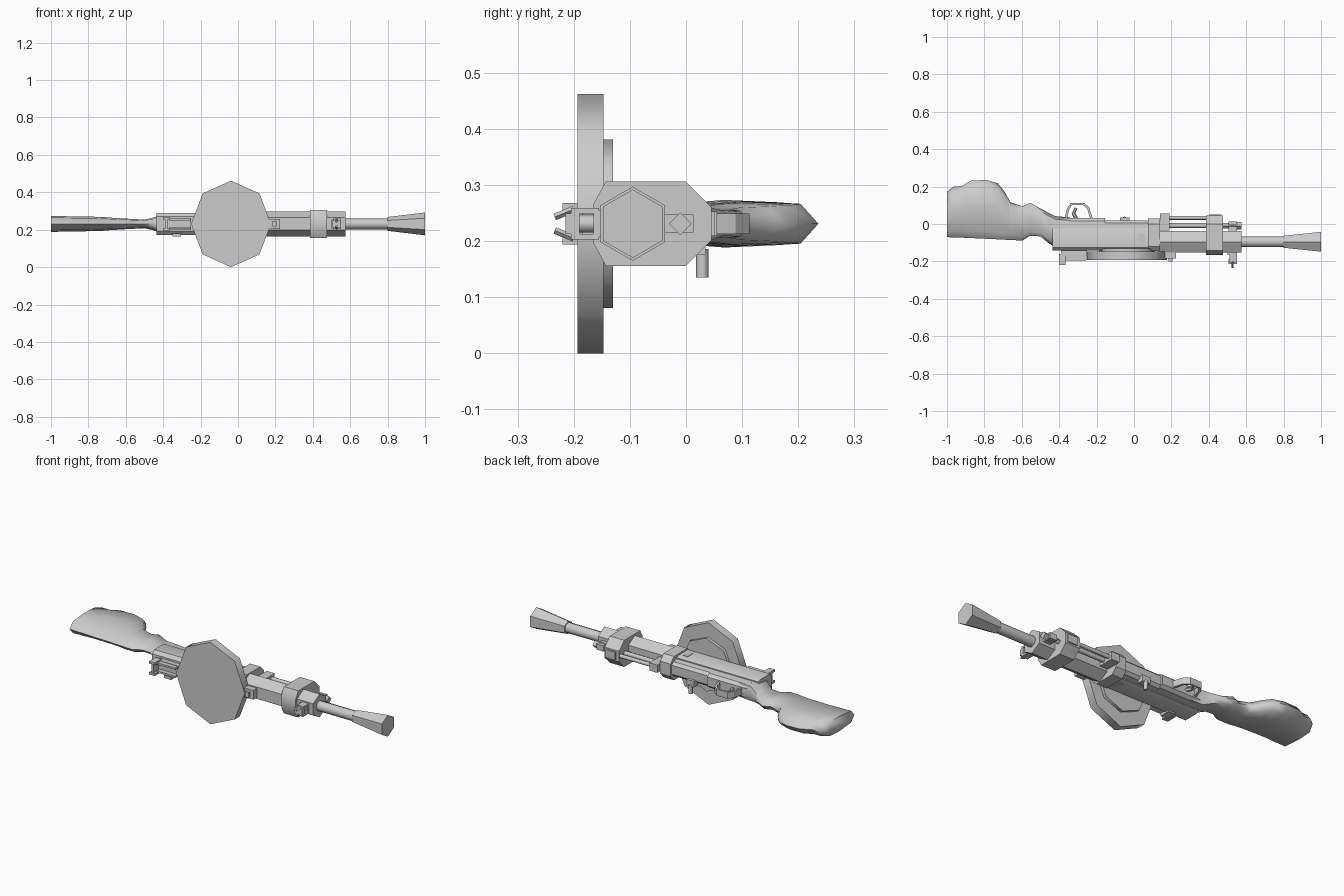
import bpy, bmesh, math
from mathutils import Vector

if "Cube" in bpy.data.objects:
    bpy.data.objects.remove(bpy.data.objects["Cube"])

ZC = 0.231       # height of the long axis
BORE = -0.095    # y of the barrel axis

grey = bpy.data.materials.new("plain_grey")
grey.use_nodes = True
grey.diffuse_color = (0.6, 0.6, 0.6, 1)
grey.node_tree.nodes["Principled BSDF"].inputs["Base Color"].default_value = (0.6, 0.6, 0.6, 1)


def finish(name, bm, angle=50):
    bmesh.ops.recalc_face_normals(bm, faces=bm.faces)
    me = bpy.data.meshes.new(name)
    bm.to_mesh(me)
    bm.free()
    me.materials.append(grey)
    ob = bpy.data.objects.new(name, me)
    bpy.context.collection.objects.link(ob)
    bpy.ops.object.select_all(action='DESELECT')
    ob.select_set(True)
    bpy.context.view_layer.objects.active = ob
    if angle:
        bpy.ops.object.shade_smooth_by_angle(angle=math.radians(angle))
    return ob


def skin(name, rings, angle=50):
    """Join equal-length rings of points into a capped solid."""
    bm = bmesh.new()
    loops = [[bm.verts.new(p) for p in ring] for ring in rings]
    n = len(loops[0])
    for a, b in zip(loops, loops[1:]):
        for i in range(n):
            j = (i + 1) % n
            bm.faces.new((a[i], a[j], b[j], b[i]))
    bm.faces.new(loops[0])
    bm.faces.new(loops[-1])
    return finish(name, bm, angle)


def tube(name, stations, y, z=ZC, n=8, angle=50):
    """Turned part along x; stations are (x, radius)."""
    turn = [2 * math.pi * i / n + math.pi / 2 for i in range(n)]
    return skin(name, [[(x, y + r * math.cos(t), z + r * math.sin(t)) for t in turn]
                       for x, r in stations], angle)


def rod(name, a, b, r, n=8):
    a, b = Vector(a), Vector(b)
    q = (b - a).to_track_quat('Z', 'Y')
    ring = [q @ Vector((r * math.cos(2 * math.pi * i / n), r * math.sin(2 * math.pi * i / n), 0))
            for i in range(n)]
    return skin(name, [[p + c for p in ring] for c in (a, b)])


def prism(name, half, x0, x1):
    """Extrude a section along x; half is (y, half width) on the +z side."""
    pts = [(y, ZC + w) for y, w in half] + [(y, ZC - w) for y, w in reversed(half)]
    return skin(name, [[(x, y, z) for y, z in pts] for x in (x0, x1)], 30)


def box(name, x0, x1, y0, y1, z0, z1):
    """Block; z given relative to the long axis."""
    return skin(name, [[(x, y0, ZC + z0), (x, y1, ZC + z0), (x, y1, ZC + z1), (x, y0, ZC + z1)]
                       for x in (x0, x1)], 0)


# Shoulder stock: x, upper y, lower y, half width
section = [(1, 0), (.8, .9), (.1, 1), (-.75, .8), (-1, 0), (-.75, -.8), (.1, -1), (.8, -.9)]
stations = [(-1, -.07, .172, .042), (-.965, -.072, .2, .042), (-.92, -.073, .203, .041),
            (-.875, -.075, .231, .04), (-.79, -.079, .236, .039), (-.727, -.082, .217, .037),
            (-.69, -.084, .17, .034), (-.66, -.086, .116, .032), (-.595, -.088, .095, .028),
            (-.556, -.063, .114, .026), (-.5, -.066, .083, .023), (-.46, -.1, .062, .032),
            (-.42, -.125, .042, .045), (-.34, -.125, .035, .042)]
skin("stock", [[(x, (a + b) / 2 + u * (b - a) / 2, ZC + v * w) for u, v in section]
               for x, a, b, w in stations], 60)

# Receiver, lower frame and front collar
prism("receiver", [(-.142, .04), (-.125, .058), (-.04, .058), (-.025, .05)], -.435, .14)
prism("trigger_frame", [(-.03, .045), (.015, .04), (.032, .025)], -.4, -.155)
prism("receiver_keel", [(-.03, .045), (.005, .04), (.02, .025)], -.16, .08)
prism("front_collar", [(-.145, .045), (-.12, .067), (0, .067), (.03, .035)], .075, .14)
prism("ejection_port", [(-.1, .02), (-.1, .061), (-.05, .061), (-.05, .02)], .025, .055)

# Barrel, jacket and flared muzzle
tube("barrel_jacket", [(.13, .066), (.575, .066)], BORE, n=6, angle=30)
tube("barrel", [(.56, .029), (.82, .029)], BORE)
tube("flash_hider", [(.8, .037), (1, .061)], BORE, n=6, angle=30)
prism("gas_block", [(-.165, .035), (-.143, .075), (0, .075), (.045, .03)], .385, .475)

# Gas tube and return rod under the barrel
tube("gas_tube", [(.13, .013), (.4, .013)], -.008)
tube("gas_plug", [(.46, .015), (.505, .015), (.505, .02), (.575, .02)], -.01, n=4, angle=20)
tube("return_rod", [(.14, .011), (.47, .011)], .033)
box("rod_rear_mount", .14, .19, -.035, .055, -.022, .022)
box("rod_front_mount", .405, .465, 0, .052, -.022, .022)

# Flat pan magazine
turn = [math.pi / 2 + i * math.pi / 4 for i in range(8)]
skin("pan_magazine", [[(-.037 + .214 * math.cos(t), y, ZC + .231 * math.sin(t)) for t in turn]
                      for y in (-.193, -.147)], 50)
rod("magazine_hub", (-.037, -.15, ZC), (-.037, -.13, ZC), .15, 8)
box("magazine_latch", .15, .225, -.185, -.135, -.026, .026)
box("latch_tab", .185, .205, -.2, -.18, -.015, .015)

# Rear sight
box("rear_sight_base", -.39, -.25, -.17, -.135, -.03, .03)
for s in (-1, 1):
    side = "left" if s > 0 else "right"
    z0, z1 = sorted((s * .018, s * .028))
    box("rear_sight_rail_" + side, -.37, -.255, -.195, -.16, z0, z1)
    z0, z1 = sorted((s * .024, s * .037))
    box("rear_sight_ear_" + side, -.4, -.365, -.22, -.16, z0, z1)
box("rear_sight_bar", -.39, -.377, -.212, -.16, -.03, .03)
box("receiver_catch", -.35, -.305, -.16, -.1, -.066, -.05)

# Front sight with two splayed guards
box("front_sight_base", .5, .55, -.165, -.13, -.024, .024)
rod("front_sight_post", (.526, -.2, ZC), (.526, -.14, ZC), .016)
box("front_sight_head", .504, .55, -.215, -.19, -.018, .018)
for s in (-1, 1):
    side = "left" if s > 0 else "right"
    rod("front_sight_guard_" + side, (.527, -.2, ZC + s * .026), (.527, -.234, ZC + s * .012), .006, 4)
    box("front_sight_foot_" + side, .51, .55, -.205, -.155, min(s * .018, s * .028), max(s * .018, s * .028))
box("jacket_lug", .505, .55, -.05, .013, -.016, .016)

# Trigger guard and trigger
path = [(-.365, .03), (-.352, .08), (-.335, .107), (-.27, .107), (-.245, .085), (-.228, .03)]
bm = bmesh.new()
rows = [[bm.verts.new((x, y, ZC + z)) for z in (-.018, .018)] for x, y in path]
for a, b in zip(rows, rows[1:]):
    bm.faces.new((a[0], a[1], b[1], b[0]))
guard = finish("trigger_guard", bm, 0)
solid = guard.modifiers.new("thickness", 'SOLIDIFY')
solid.thickness = .013
solid.offset = 0
rod("trigger_upper", (-.305, .02, ZC), (-.325, .06, ZC), .01, 6)
rod("trigger_lower", (-.325, .055, ZC), (-.31, .085, ZC), .008, 6)

# Charging handle on the right flank
rod("charging_handle", (-.05, .029, ZC - .096), (-.05, .029, ZC - .045), .011)
box("charging_slide", -.075, -.025, 0, .035, -.055, -.02)
